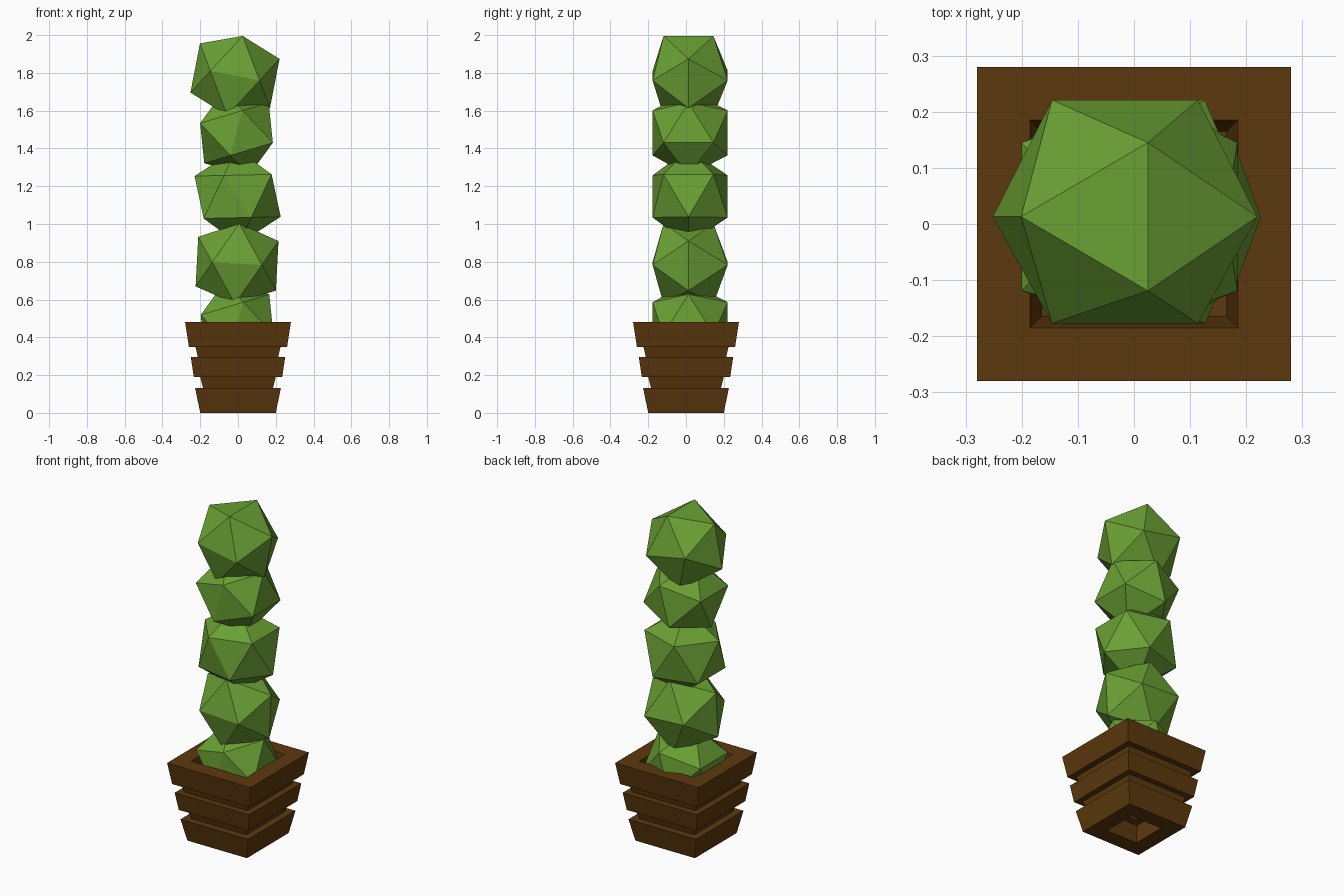
import bpy, bmesh
from math import radians, sin, cos

if "Cube" in bpy.data.objects:
    bpy.data.objects.remove(bpy.data.objects["Cube"])


def material(name, rgb):
    m = bpy.data.materials.new(name)
    m.diffuse_color = (*rgb, 1)
    m.use_nodes = True
    m.node_tree.nodes["Principled BSDF"].inputs["Base Color"].default_value = m.diffuse_color
    return m


def finish(name, bm, mat):
    bmesh.ops.recalc_face_normals(bm, faces=bm.faces)
    me = bpy.data.meshes.new(name)
    bm.to_mesh(me)
    bm.free()
    me.materials.append(mat)
    ob = bpy.data.objects.new(name, me)
    bpy.context.collection.objects.link(ob)
    return ob


green = material("leaf_green", (0.144, 0.352, 0.034))
brown = material("pot_brown", (0.107, 0.04, 0.004))

# Square pot: stepped, tapered wall, open at the top and bottom
WALL = 0.095
outer = [(0.20, 0), (0.227, 0.132), (0.185, 0.132), (0.20, 0.19),
         (0.234, 0.19), (0.25, 0.296), (0.213, 0.296), (0.225, 0.35),
         (0.26, 0.35), (0.28, 0.48)]
profile = outer + [(h - WALL, z) for h, z in reversed(outer)]
bm = bmesh.new()
rings = [[bm.verts.new((sx * h, sy * h, z))
          for sx, sy in ((-1, -1), (1, -1), (1, 1), (-1, 1))]
         for h, z in profile]
for i, a in enumerate(rings):
    b = rings[(i + 1) % len(rings)]
    for k in range(4):
        n = (k + 1) % 4
        bm.faces.new((a[k], a[n], b[n], b[k]))
finish("pot", bm, brown)


# Plant segment: icosahedron made of three crossed golden rectangles,
# slightly flattened in depth and rolled about the y axis
def segment(name, x, z, r, roll):
    long, short = 0.851 * r, 0.526 * r
    pts = []
    for s in (-1, 1):
        for t in (-1, 1):
            pts += [(s * long, 0.013, t * short),
                    (s * short, 0.022 + t * 0.199, 0),
                    (0, 0.013 + s * 0.132, t * long)]
    c, sn = cos(radians(roll)), sin(radians(roll))
    bm = bmesh.new()
    for u, y, v in pts:
        bm.verts.new((x + u * c - v * sn, y, z + u * sn + v * c))
    bmesh.ops.convex_hull(bm, input=bm.verts)
    finish(name, bm, green)


# Stack of segments from bottom to top
stack = [(-0.005, 0.467, 0.234, 75), (-0.005, 0.79, 0.25, -3),
         (-0.002, 1.146, 0.252, -57), (-0.008, 1.482, 0.234, 75),
         (-0.016, 1.785, 0.252, -11)]
for i, (x, z, r, roll) in enumerate(stack, 1):
    segment(f"plant_segment_{i}", x, z, r, roll)
